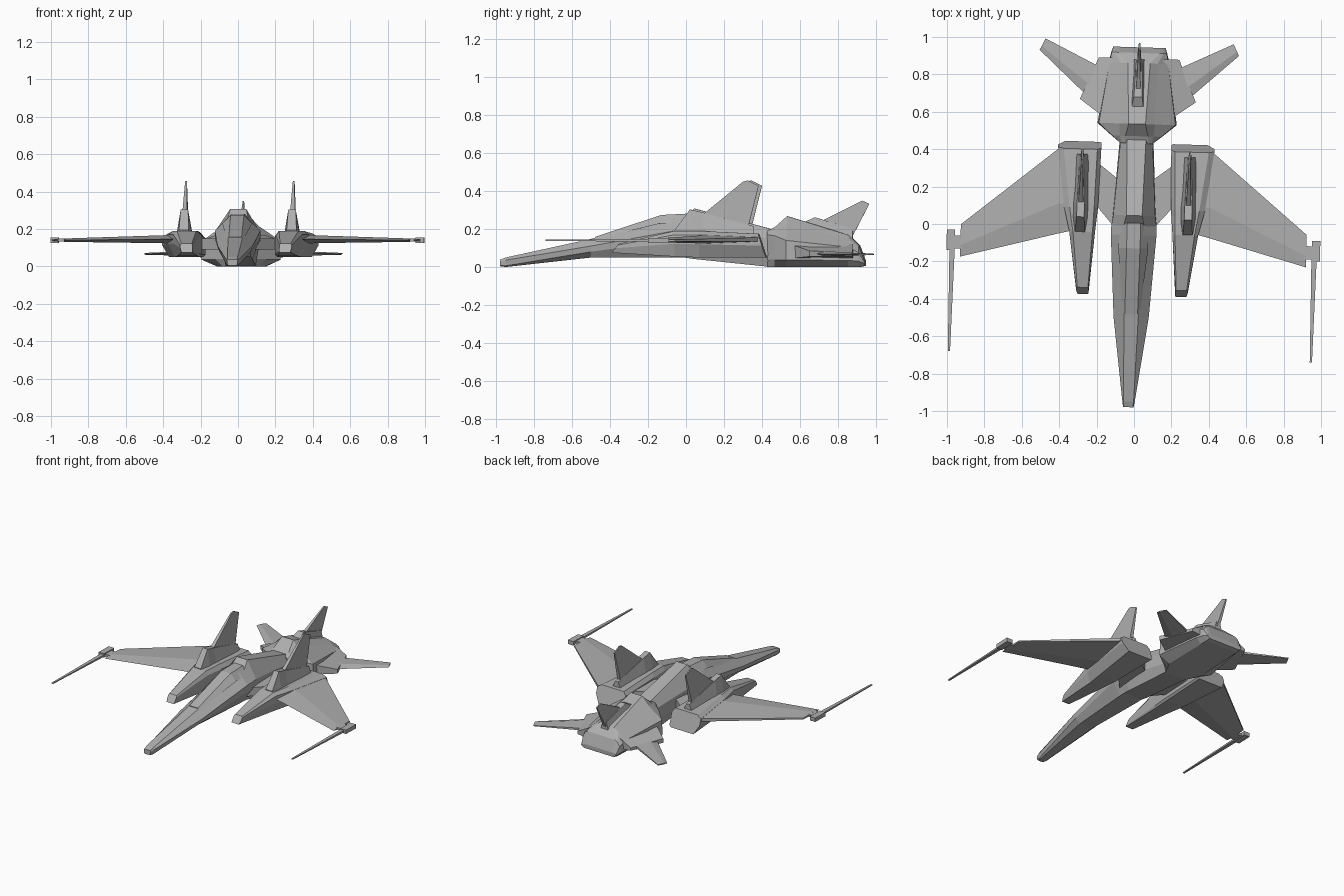
import bpy, bmesh
from mathutils import Matrix

YAW = Matrix.Rotation(-0.031, 4, 'Z')  # whole craft sits slightly yawed
GREY = bpy.data.materials.new("hull_grey")
GREY.diffuse_color = (.43, .43, .43, 1)


def make(name, rings):
    """Skin a list of equal-length rings of points and cap both ends."""
    bm = bmesh.new()
    loops = [[bm.verts.new(p) for p in r] for r in rings]
    n = len(loops[0])
    for a, b in zip(loops, loops[1:]):
        for i in range(n):
            j = (i + 1) % n
            bm.faces.new((a[i], a[j], b[j], b[i]))
    bm.faces.new(loops[0])
    bm.faces.new(loops[-1])
    bmesh.ops.recalc_face_normals(bm, faces=bm.faces)
    me = bpy.data.meshes.new(name)
    bm.to_mesh(me)
    bm.free()
    me.transform(YAW)
    me.materials.append(GREY)
    ob = bpy.data.objects.new(name, me)
    bpy.context.collection.objects.link(ob)


def hull(name, stations, cx=0):
    """Symmetric loft; each station is y followed by half-section (x, z) pairs."""
    rings = []
    for y, *half in stations:
        rings.append([(cx + x, y, z) for x, z in half] +
                     [(cx - x, y, z) for x, z in reversed(half)])
    make(name, rings)


def slab(name, s, *chords):
    """Flat surface through chords: (x_front, x_back, y_front, y_back, z, half thickness)."""
    rings = []
    for x0, x1, y0, y1, z, t in chords:
        xm, ym = x0 + .35 * (x1 - x0), y0 + .35 * (y1 - y0)
        rings.append([(s * x0, y0, z), (s * xm, ym, z + t), (s * x1, y1, z + t * .5),
                      (s * x1, y1, z - t * .5), (s * xm, ym, z - t)])
    make(name, rings)


def fin(name, x, pts):
    """Upright fin: side profile points (y, z, half thickness)."""
    make(name, [[(x + s * t, y, z) for y, z, t in pts] for s in (-1, 1)])


def box(name, s, x0, x1, y0, y1, z0, z1):
    make(name, [[(s * x0, y, z0), (s * x1, y, z0), (s * x1, y, z1), (s * x0, y, z1)]
                for y in (y0, y1)])


# Main fuselage, nose to tail joint
hull("fuselage", [
    (-.98, (.024, .038), (.028, .03), (.026, .008), (.02, .004)),
    (-.95, (.027, .05), (.033, .036), (.03, .006), (.022, .0)),
    (-.50, (.038, .148), (.094, .11), (.085, .08), (.05, .05)),
    (-.06, (.045, .265), (.122, .19), (.12, .14), (.07, .05)),
    (-.01, (.055, .255), (.121, .19), (.12, .14), (.07, .05)),
    (.045, (.042, .308), (.112, .19), (.115, .13), (.075, .042)),
    (.45, (.05, .20), (.085, .15), (.09, .06), (.08, .0))])

# Cockpit canopy
hull("canopy", [
    (-.48, (.034, .158), (.045, .145)),
    (-.13, (.036, .274), (.08, .23)),
    (.005, (.036, .281), (.075, .23))])

# Tail engine block
hull("tail_block", [
    (.43, (.065, .19), (.08, .18), (.085, .17), (.085, .04), (.08, .0)),
    (.47, (.06, .21), (.09, .195), (.132, .165), (.135, .038), (.098, .0)),
    (.535, (.045, .268), (.095, .215), (.205, .14), (.212, .036), (.13, .0)),
    (.86, (.06, .168), (.1, .15), (.157, .105), (.163, .035), (.125, .0)),
    (.915, (.11, .115), (.13, .105), (.148, .075), (.15, .03), (.125, .0)),
    (.945, (.11, .035), (.13, .03), (.138, .025), (.14, .02), (.12, .006))])

# Tail fin and its base
hull("tail_fin_base", [
    (.62, (.032, .235), (.045, .18)),
    (.68, (.022, .262), (.042, .17)),
    (.88, (.014, .2), (.034, .13))])
fin("tail_fin", 0, [(.70, .235, .012), (.93, .35, .004), (.967, .332, .004), (.88, .165, .012)])

for s, side in ((1, "right"), (-1, "left")):
    # Side skirt of the tail, with its tailplane
    make(f"tail_skirt_{side}", [
        [(s * .17, .56, z0), (s * .31, .66, z1), (s * .215, .885, z2), (s * .13, .885, z0)]
        for z0, z1, z2 in ((.045, .055, .055), (.12, .085, .075))])
    slab(f"tailplane_{side}", s, (.22, .2, .63, .83, .07, .016),
         (.533, .503, .915, .977, .067, .005))

    # Engine nacelle with raked front and back
    rings = []
    for y, back, xi, xo, zb, zt, c in ((-.375, .035, .232, .298, .075, .122, .006),
                                       (-.05, 0, .207, .345, .055, .19, .02),
                                       (.08, 0, .195, .377, .05, .19, .03),
                                       (.425, -.04, .187, .418, .05, .175, .03)):
        h = zt - zb
        ring = [(xi, zb + h * .1), (xi + c * .4, zb), (xo - c * 1.2, zb), (xo, zb + h * .5),
                (xo, zb + h * .85), (xo - c, zt), (xi + c * .7, zt), (xi, zb + h * .8)]
        rings.append([(s * x, y + back * ((z - zb) / h - .2), z) for x, z in ring])
    make(f"nacelle_{side}", rings)

    # Strut joining nacelle and fuselage
    make(f"strut_{side}", [
        [(s * .07, -.06, z), (s * .22, .11, z), (s * .22, .335, z), (s * .07, .22, z)]
        for z in (.09, .15)])

    # Nacelle fin and its base
    hull(f"nacelle_fin_base_{side}", [
        (-.05, (.026, .195), (.03, .17)),
        (.03, (.02, .303), (.042, .17)),
        (.10, (.02, .287), (.042, .17)),
        (.365, (.012, .215), (.036, .16))], s * .288)
    fin(f"nacelle_fin_{side}", s * .288, [
        (.09, .27, .014), (.31, .45, .005), (.335, .456, .004), (.392, .428, .004), (.335, .2, .014)])

    # Main wing
    slab(f"wing_{side}", s, (.33, .33, -.045, .385, .145, .024),
         (.41, .41, -.065, .395, .145, .021), (.925, .925, -.203, -.03, .14, .009))

    # Wingtip mount and cannon
    box(f"tip_mount_{side}", s, .915, .965, -.16, -.09, .132, .148)
    box(f"cannon_body_{side}", s, .955, .999, -.17, -.06, .126, .154)
    hull(f"cannon_barrel_{side}", [
        (-.165, (.014, .147), (.014, .133)),
        (-.71, (.006, .144), (.006, .138))], s * .968)
